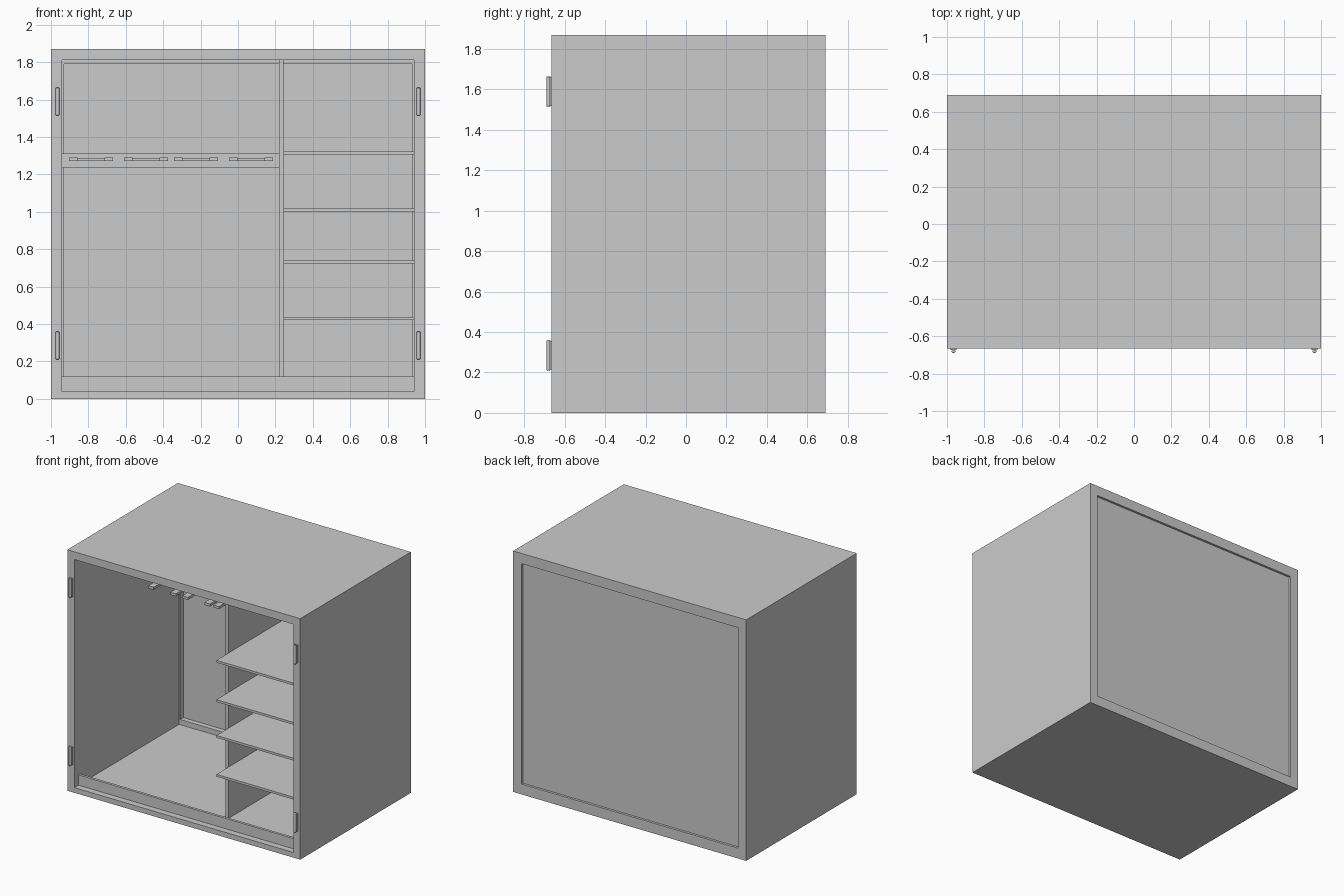
import bpy, bmesh

if "Cube" in bpy.data.objects:
    bpy.data.objects.remove(bpy.data.objects["Cube"])


def mesh_object(name, bm):
    bmesh.ops.recalc_face_normals(bm, faces=bm.faces)
    me = bpy.data.meshes.new(name)
    bm.to_mesh(me)
    bm.free()
    ob = bpy.data.objects.new(name, me)
    bpy.context.collection.objects.link(ob)
    return ob


def add_box(bm, x, y, z):
    vs = bmesh.ops.create_cube(bm, size=1)["verts"]
    for v in vs:
        for i, (lo, hi) in enumerate((x, y, z)):
            v.co[i] = lo if v.co[i] < 0 else hi


def box(name, x, y, z):
    bm = bmesh.new()
    add_box(bm, x, y, z)
    return mesh_object(name, bm)


FRONT, BACK, REAR_IN = -0.665, 0.69, 0.62

# Carcass: rectangular loops (half width, y, z low, z high) lofted into an open shell
loops = [
    (1.0, FRONT, 0.0, 1.87),
    (0.94, FRONT, 0.04, 1.81),
    (0.94, REAR_IN, 0.04, 1.81),
    (0.93, REAR_IN, 0.08, 1.79),
    (0.93, BACK, 0.08, 1.79),
    (1.0, BACK, 0.0, 1.87),
]
bm = bmesh.new()
rings = [[bm.verts.new(p) for p in ((-w, y, a), (w, y, a), (w, y, b), (-w, y, b))]
         for w, y, a, b in loops]
for i, ring in enumerate(rings):
    nxt = rings[(i + 1) % len(rings)]
    for j in range(4):
        k = (j + 1) % 4
        bm.faces.new((ring[j], ring[k], nxt[k], nxt[j]))
mesh_object("cabinet_carcass", bm)

# Back panel, kick board and divider
box("back_panel", (-0.93, 0.93), (0.66, 0.672), (0.08, 1.79))
box("kick_board", (-0.94, 0.94), (-0.615, -0.595), (0.04, 0.12))
box("divider", (0.22, 0.242), (-0.465, REAR_IN), (0.04, 1.81))

# Shelves on the right
for i, z in enumerate((0.42, 0.722, 1.0, 1.305)):
    box(f"shelf_{i + 1}", (0.242, 0.94), (-0.61, REAR_IN), (z, z + 0.018))

# Hook rail with four forked hangers
box("hook_rail", (-0.94, 0.22), (0.6, REAR_IN), (1.235, 1.312))
for i, x in enumerate((-0.903, -0.61, -0.343, -0.048)):
    bm = bmesh.new()
    for dx in (0, 0.19):
        add_box(bm, (x + dx, x + dx + 0.046), (0.19, 0.6), (1.27, 1.29))
    add_box(bm, (x + 0.046, x + 0.19), (0.585, 0.6), (1.273, 1.287))
    mesh_object(f"hanger_{i + 1}", bm)

# Door hinges: plate plus rounded barrel
for side, x in (("left", -0.965), ("right", 0.965)):
    for level, z in (("lower", 0.285), ("upper", 1.59)):
        box(f"hinge_plate_{side}_{level}", (x - 0.015, x + 0.015),
            (-0.673, FRONT), (z - 0.07, z + 0.07))
        bpy.ops.mesh.primitive_cylinder_add(vertices=20, radius=0.01, depth=0.15,
                                            location=(x, -0.68, z))
        ob = bpy.context.object
        ob.name = f"hinge_barrel_{side}_{level}"
        bev = ob.modifiers.new("round_ends", "BEVEL")
        bev.width, bev.segments = 0.004, 2
        bpy.ops.object.shade_smooth_by_angle()
